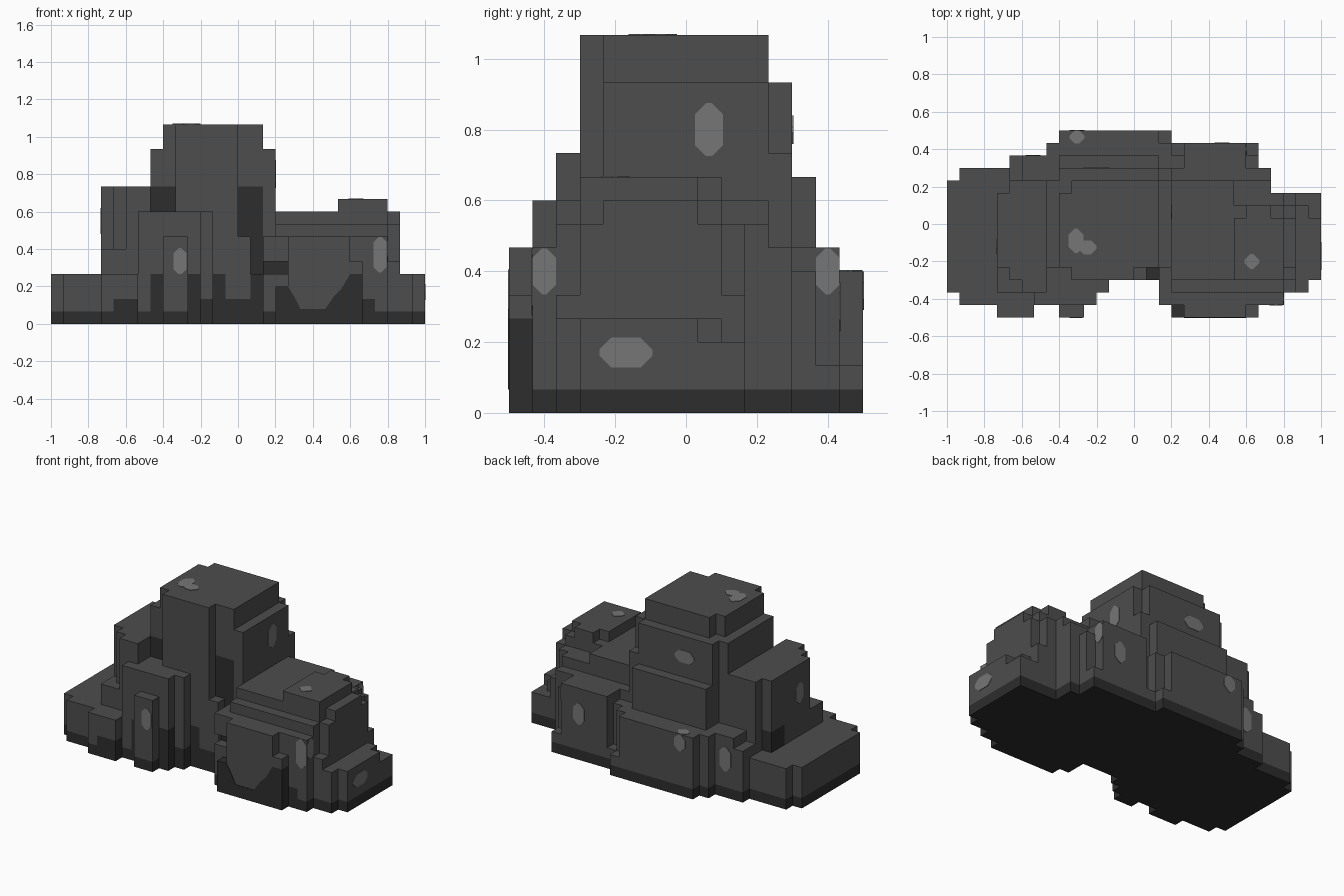
import bpy, bmesh
from mathutils import Vector

U = 1 / 15       # edge of one cube cell
MID = 7.5        # cell row that lies on y = 0

old = bpy.data.objects.get("Cube")
if old:
    bpy.data.objects.remove(old)


def material(name, v):
    m = bpy.data.materials.new(name)
    m.use_nodes = True
    m.diffuse_color = (v, v, v, 1)
    m.node_tree.nodes["Principled BSDF"].inputs["Base Color"].default_value = (v, v, v, 1)
    return m


STONE = material("stone grey", 0.075)
DARK = material("dark grey", 0.026)
LIGHT = material("light grey", 0.18)


def add_object(name, bm, mats):
    me = bpy.data.meshes.new(name)
    bm.to_mesh(me)
    bm.free()
    for m in mats:
        me.materials.append(m)
    ob = bpy.data.objects.new(name, me)
    bpy.context.collection.objects.link(ob)
    return ob


def fill(blocks):
    """Cells inside blocks given as x0, x1, y0, y1, top and an optional bottom."""
    cells = set()
    for x0, x1, y0, y1, top, *low in blocks:
        cells |= {(x, y, z) for x in range(x0, x1) for y in range(y0, y1)
                  for z in range(low[0] if low else 0, top)}
    return cells


# Central tower with its stepped back and front nooks
tower = fill([
    (-6, 2, 4, 10, 16), (-5, 2, 4, 11, 16), (-5, 0, 3, 11, 16),
    (-7, 3, 4, 11, 14), (-6, 2, 4, 12, 14), (-6, 3, 4, 12, 11),
    (-6, 2, 4, 13, 10), (-6, 3, 4, 14, 6), (-6, 2, 4, 15, 6),
    (-6, 3, 4, 15, 2), (0, 1, 3, 4, 7), (1, 2, 3, 4, 4),
])
# Rock on the -x side with its low slab and buttresses
low_side = fill([
    (-11, -7, 4, 10, 11), (-10, -7, 3, 11, 11), (-9, -7, 2, 11, 11),
    (-8, -3, 1, 4, 9), (-8, -2, 2, 4, 9), (-6, -4, 0, 2, 7),
    (-11, -8, 2, 10, 6), (-11, -8, 0, 2, 4), (-14, -7, 1, 12, 4),
    (-15, -8, 2, 11, 4), (-10, -7, 9, 13, 5), (-9, -6, 9, 13, 6),
    (-7, -6, 9, 14, 6),
])
# Rock on the +x side, terraced up to a small cap
high_side = fill([
    (8, 12, 3, 8, 10), (9, 11, 3, 9, 10), (3, 12, 3, 9, 9),
    (3, 13, 4, 8, 9), (3, 8, 3, 11, 9), (3, 12, 2, 10, 8),
    (3, 13, 3, 9, 8), (3, 11, 2, 11, 8), (2, 12, 1, 4, 7),
    (3, 11, 1, 12, 7), (4, 9, 0, 14, 7), (9, 10, 0, 2, 5),
    (3, 4, 0, 2, 3), (3, 10, 9, 13, 6), (3, 10, 9, 14, 2),
    (11, 13, 2, 10, 5), (11, 14, 2, 9, 4), (11, 15, 3, 8, 4),
    (11, 15, 3, 10, 3),
]) - fill([(2, 4, 1, 2, 5, 4)])

# Cells stained dark: ground layer, crevices and feet
stain = fill([
    (-15, 15, 0, 15, 1), (-10, -8, 0, 1, 2), (-7, -6, 1, 2, 4),
    (-4, -3, 1, 2, 4), (-3, -2, 2, 3, 2), (-2, -1, 3, 4, 4),
    (-1, 1, 3, 4, 2), (1, 2, 3, 4, 4), (0, 2, 4, 5, 11, 4),
    (-7, -5, 4, 5, 11, 9), (3, 4, 0, 1, 3), (9, 10, 0, 1, 4),
    (10, 11, 1, 2, 2), (2, 4, 2, 3, 5, 4), (-11, -10, 8, 10, 6, 4),
])
solid = tower | low_side | high_side


def build_rock(name, cells):
    """Skin the open sides of the cells and merge them into flat faces."""
    bm = bmesh.new()
    verts = {}
    for c in sorted(cells):
        for a in range(3):
            for s in (0, 1):
                near = list(c)
                near[a] += 2 * s - 1
                if tuple(near) in solid:
                    continue
                ring = []
                for du, dv in ((0, 0), (1, 0), (1, 1), (0, 1)):
                    p = list(c)
                    p[a] += s
                    p[(a + 1) % 3] += du
                    p[(a + 2) % 3] += dv
                    p = tuple(p)
                    if p not in verts:
                        verts[p] = bm.verts.new((p[0] * U, (p[1] - MID) * U, p[2] * U))
                    ring.append(verts[p])
                f = bm.faces.new(ring if s else ring[::-1])
                f.material_index = int(c in stain)
    bmesh.ops.dissolve_limit(bm, angle_limit=0.01, verts=bm.verts[:], edges=bm.edges[:],
                             delimit={'MATERIAL', 'NORMAL'})
    add_object(name, bm, (STONE, DARK))


build_rock("tower_rock", tower)
build_rock("low_side_rock", low_side - tower)
build_rock("high_side_rock", high_side - tower - low_side)


def plate(name, points, normal, mat):
    """Thin painted plate lying on a rock face."""
    bm = bmesh.new()
    n = Vector(normal)
    f = bm.faces.new([bm.verts.new(Vector(p) - n * 0.002) for p in points])
    out = bmesh.ops.extrude_face_region(bm, geom=[f])["geom"]
    bmesh.ops.translate(bm, vec=n * 0.005, verts=[v for v in out if isinstance(v, bmesh.types.BMVert)])
    bmesh.ops.recalc_face_normals(bm, faces=bm.faces[:])
    add_object(name, bm, (mat,))


def spot(name, axis, sign, centre, w, h):
    """Light patch with clipped corners; w and h run along the two other axes."""
    others = [i for i in range(3) if i != axis]
    k = 0.4 * min(w, h)
    a, b = w / 2, h / 2
    ring = [(a, k - b), (a, b - k), (a - k, b), (k - a, b),
            (-a, b - k), (-a, k - b), (k - a, -b), (a - k, -b)]
    pts = []
    for u, v in ring:
        p = Vector(centre)
        p[others[0]] += u
        p[others[1]] += v
        pts.append(p)
    n = Vector()
    n[axis] = sign
    plate(name, pts, n, LIGHT)


def row(j):
    return (j - MID) * U


# Light worn patches
spot("tower_side_patch", 0, 1, (3 * U, 0.065, 0.8), 0.08, 0.15)
spot("end_patch", 0, 1, (1, -0.17, 0.17), 0.15, 0.085)
spot("corner_side_patch", 0, 1, (12 * U, -0.4, 0.4), 0.066, 0.13)
spot("corner_front_patch", 1, -1, (0.76, row(1), 0.37), 0.07, 0.19)
spot("rear_step_patch", 0, 1, (9 * U, 0.4, 0.4), 0.066, 0.13)
spot("buttress_patch", 1, -1, (-0.31, row(0), 0.335), 0.07, 0.14)
spot("tower_top_patch", 2, 1, (-0.31, -0.09, 16 * U), 0.08, 0.13)
spot("tower_top_patch_end", 2, 1, (-0.25, -0.125, 16 * U), 0.1, 0.075)
spot("cap_patch", 2, 1, (0.63, -0.2, 10 * U), 0.08, 0.08)
spot("rear_ledge_patch", 2, 1, (-0.305, 0.465, 6 * U), 0.08, 0.068)
spot("rear_wall_patch", 1, 1, (-0.305, row(15), 0.345), 0.08, 0.11)
spot("tower_back_patch", 1, 1, (-0.2, row(12), 0.8), 0.14, 0.08)
spot("high_side_back_patch", 1, 1, (0.47, row(14), 0.3), 0.08, 0.14)
spot("low_side_back_patch", 1, 1, (-0.54, row(13), 0.25), 0.08, 0.16)
spot("low_side_wall_patch", 0, -1, (-11 * U, -0.12, 0.55), 0.08, 0.14)

# Dark ragged stain at the foot of the front slab
edge = [(4, 3), (4.5, 2.2), (5, 1.2), (7, 1.2), (7.7, 2.2), (8.3, 2.8), (9, 4), (9, 1), (4, 1)]
plate("slab_stain", [(x * U, row(0), z * U) for x, z in edge], (0, -1, 0), DARK)
